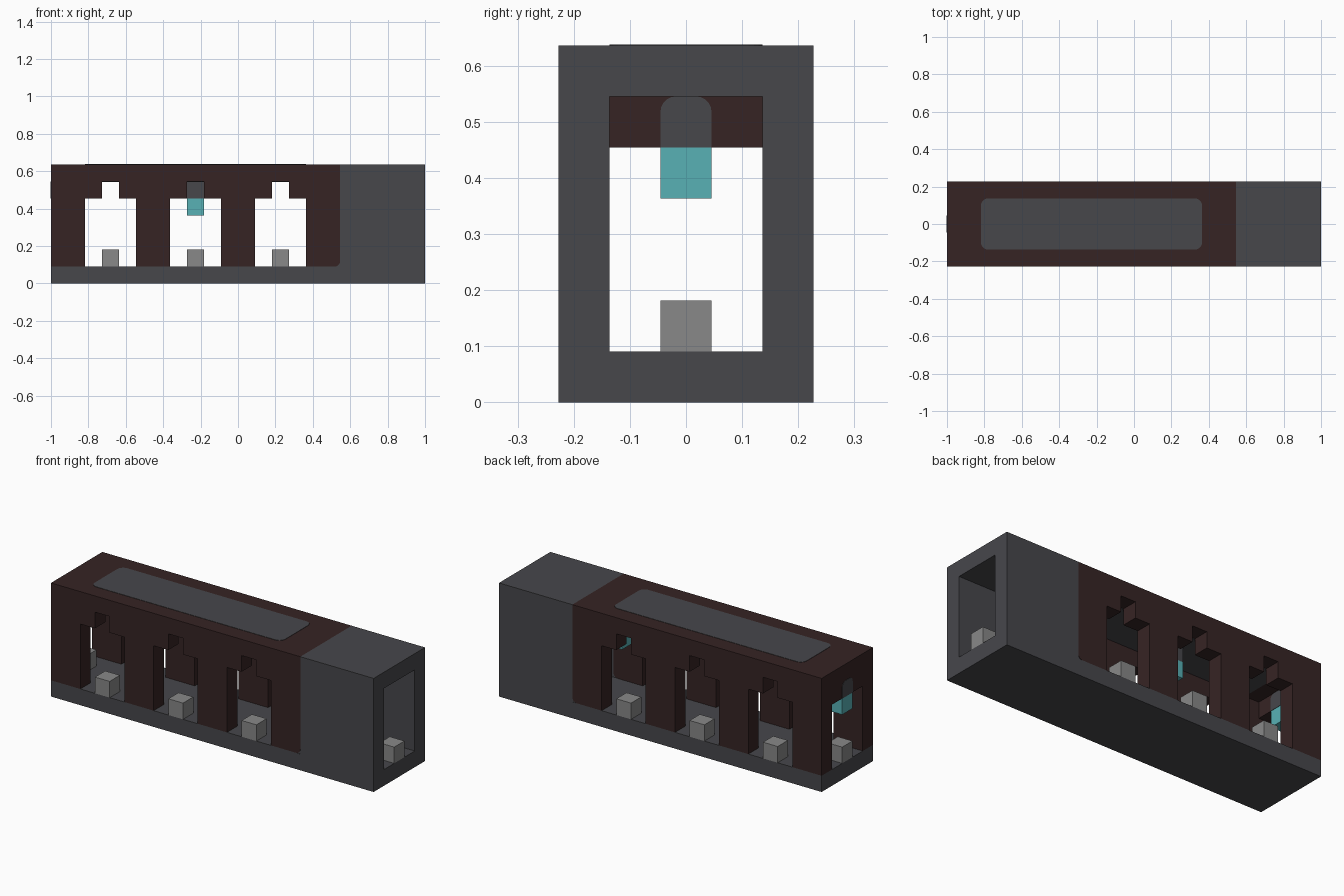
import bpy, bmesh, math
from mathutils import Vector

if "Cube" in bpy.data.objects:
    bpy.data.objects.remove(bpy.data.objects["Cube"])

U = 1 / 11      # one grid block
E = 0.02        # inlay proudness, in blocks


def material(name, rgb):
    lin = [((c / 255 + 0.055) / 1.055) ** 2.4 for c in rgb] + [1]
    m = bpy.data.materials.new(name)
    m.use_nodes = True
    m.diffuse_color = lin
    m.node_tree.nodes["Principled BSDF"].inputs["Base Color"].default_value = lin
    return m


STONE = material("dark grey", (71, 71, 75))
WOOD = material("dark brown", (54, 36, 36))
GLASS = material("teal", (88, 177, 181))
PALE = material("light grey", (136, 136, 136))


def prism(name, outline, direction, mat):
    """Extrude a closed outline (points in blocks) along a direction."""
    bm = bmesh.new()
    face = bm.faces.new([bm.verts.new(Vector(p) * U) for p in outline])
    new = bmesh.ops.extrude_face_region(bm, geom=[face])["geom"]
    verts = [v for v in new if isinstance(v, bmesh.types.BMVert)]
    bmesh.ops.translate(bm, verts=verts, vec=Vector(direction) * U)
    if not any(len(set(f.verts) & set(verts)) == 0 for f in bm.faces):
        bm.faces.new([v for v in bm.verts if v not in verts])
    bmesh.ops.recalc_face_normals(bm, faces=bm.faces)
    mesh = bpy.data.meshes.new(name)
    bm.to_mesh(mesh)
    bm.free()
    mesh.materials.append(mat)
    obj = bpy.data.objects.new(name, mesh)
    bpy.context.collection.objects.link(obj)
    return obj


def box(name, x, y, z, mat):
    outline = [(x[0], y[0], z[0]), (x[1], y[0], z[0]),
               (x[1], y[1], z[0]), (x[0], y[1], z[0])]
    return prism(name, outline, (0, 0, z[1] - z[0]), mat)


def arc(cx, cy, r, start, steps=5):
    """Quarter circle, counter-clockwise from a start angle in degrees."""
    angles = [math.radians(start + 90 * i / steps) for i in range(steps + 1)]
    return [(cx + r * math.cos(a), cy + r * math.sin(a)) for a in angles]


# Base slab and plain end section
box("floor", (-11, 11), (-2.5, 2.5), (0, 1), STONE)
box("plain_roof", (6, 11), (-1.5, 1.5), (6, 7), STONE)

# Side wall profile with three stepped openings and one rounded lower corner
profile = [(-11, 7), (-11, 1)]
for x in (-9, -4, 1):
    profile += [(x, 1), (x, 5), (x + 1, 5), (x + 1, 6),
                (x + 2, 6), (x + 2, 5), (x + 3, 5), (x + 3, 1)]
profile += arc(5.7, 1.3, 0.3, 270) + [(6, 7)]

for side, name in ((1, "back"), (-1, "front")):
    near, far = sorted((1.5 * side, 2.5 * side))
    prism(name + "_arcade_wall", [(x, near, z) for x, z in profile], (0, 1, 0), WOOD)
    box(name + "_plain_wall", (6, 11), (near, far), (1, 7), STONE)
    box(name + "_corner_fill", (5.6, 6), (near + E, far - E), (1, 1.4), STONE)
    # Pale blocks standing in the openings
    for i, x in enumerate((-8, -3, 2)):
        box(f"{name}_block_{i + 1}", (x, x + 1), (near, far), (1, 2), PALE)

# Brown roof with a rounded grey panel showing above and below
box("brown_roof", (-11, 6), (-1.5, 1.5), (6, 7), WOOD)
r = 0.4
panel = (arc(4 - r, 1.5 - r, r, 0) + arc(-9 + r, 1.5 - r, r, 90)
         + arc(-9 + r, -1.5 + r, r, 180) + arc(4 - r, -1.5 + r, r, 270))
prism("roof_panel", [(x, y, 6 - E) for x, y in panel], (0, 0, 1 + 2 * E), STONE)

# Cross lintels, each with a rounded lamp mount
mount = [(-0.5, 5), (0.5, 5)] + arc(0.2, 5.7, 0.3, 0) + arc(-0.2, 5.7, 0.3, 90)
for name, x in (("end", -11), ("inner", 4)):
    box(name + "_lintel", (x, x + 1), (-1.5, 1.5), (5, 6), WOOD)
    prism(name + "_lamp_mount", [(x - E, y, z) for y, z in mount], (1 + 2 * E, 0, 0), STONE)
    box(name + "_lamp", (x, x + 1), (-0.5, 0.5), (4, 5), GLASS)

# Hanging lamp in the middle
box("middle_lamp_mount", (-3, -2), (-0.5, 0.5), (5, 6), STONE)
box("middle_lamp", (-3, -2), (-0.5, 0.5), (4, 5), GLASS)

# Pale blocks in the two end doorways
for name, x in (("left", 10), ("right", -11)):
    box(name + "_end_block", (x, x + 1), (-0.5, 0.5), (1, 2), PALE)
